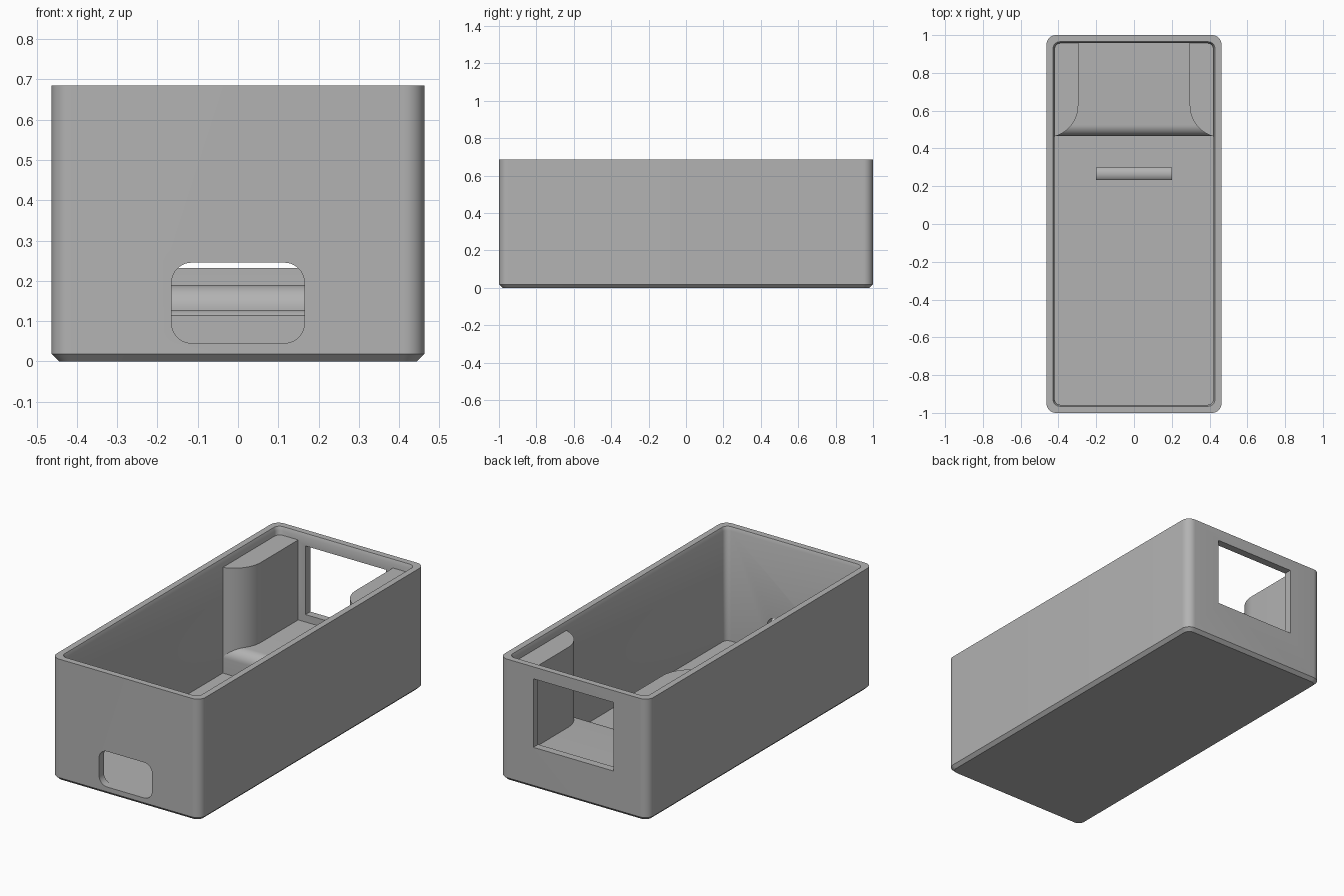
import bpy, bmesh, math
from mathutils import Vector

if "Cube" in bpy.data.objects:
    bpy.data.objects.remove(bpy.data.objects["Cube"])

GREY = (0.45, 0.45, 0.45, 1)
mat = bpy.data.materials.new("plain grey")
mat.use_nodes = True
mat.diffuse_color = GREY
mat.node_tree.nodes["Principled BSDF"].inputs["Base Color"].default_value = GREY

HX, HY, H = 0.463, 1.0, 0.685   # outer half width, half length, height
IX, IY = 0.42, 0.957            # inner half width, half length
FLOOR, SHELF = 0.045, 0.19
SHELF_FRONT = 0.465


def arc(cx, cy, r, a0, a1, n=10):
    """Points on a circle from angle a0 to a1 in degrees."""
    angles = [math.radians(a0 + (a1 - a0) * i / n) for i in range(n + 1)]
    return [(cx + r * math.cos(a), cy + r * math.sin(a)) for a in angles]


def rounded_rect(hx, hy, r):
    pts = []
    for i, (sx, sy) in enumerate([(1, 1), (-1, 1), (-1, -1), (1, -1)]):
        pts += arc(sx * (hx - r), sy * (hy - r), r, 90 * i, 90 * i + 90)
    return pts


def loft(name, rings):
    """Closed solid through matching rings of points."""
    bm = bmesh.new()
    rows = [[bm.verts.new(p) for p in ring] for ring in rings]
    for a, b in zip(rows, rows[1:]):
        for i in range(len(a)):
            j = (i + 1) % len(a)
            bm.faces.new((a[i], a[j], b[j], b[i]))
    bm.faces.new(rows[0])
    bm.faces.new(rows[-1])
    bmesh.ops.recalc_face_normals(bm, faces=bm.faces)
    mesh = bpy.data.meshes.new(name)
    bm.to_mesh(mesh)
    bm.free()
    mesh.materials.append(mat)
    ob = bpy.data.objects.new(name, mesh)
    bpy.context.collection.objects.link(ob)
    return ob


def extrude(name, profile, axis, lo, hi):
    """Extrude a 2D profile along x, y or z."""
    place = {"x": lambda p, d: (d, p[0], p[1]),
             "y": lambda p, d: (p[0], d, p[1]),
             "z": lambda p, d: (p[0], p[1], d)}[axis]
    return loft(name, [[Vector(place(p, d)) for p in profile] for d in (lo, hi)])


def activate(ob):
    bpy.ops.object.select_all(action="DESELECT")
    ob.select_set(True)
    bpy.context.view_layer.objects.active = ob


def cut(ob, cutter):
    mod = ob.modifiers.new("opening", "BOOLEAN")
    mod.operation, mod.solver, mod.object = "DIFFERENCE", "EXACT", cutter
    activate(ob)
    bpy.ops.object.modifier_apply(modifier=mod.name)
    bpy.data.objects.remove(cutter)


# Open box: chamfered base, straight walls, small lip inside the rim
bevel, lip = 0.018, 0.008
sections = [(HX - bevel, HY - bevel, 0.035, 0), (HX, HY, 0.05, bevel), (HX, HY, 0.05, H),
            (IX + lip, IY + lip, 0.035, H), (IX, IY, 0.03, H - 0.02), (IX, IY, 0.03, FLOOR)]
case = loft("case", [[(x, y, z) for x, y in rounded_rect(a, b, r)] for a, b, r, z in sections])

# Front port with rounded corners
port = [(x, z + 0.145) for x, z in rounded_rect(0.165, 0.1, 0.05)]
cut(case, extrude("port_cutter", port, "y", -1.1, -0.9))

# Rectangular back window
window = [(-0.25, 0.232), (0.25, 0.232), (0.25, 0.618), (-0.25, 0.618)]
cut(case, extrude("window_cutter", window, "y", 0.9, 1.1))

# Raised shelf with a rounded front edge
r = 0.06
shelf_profile = [(IY + 0.01, SHELF), (IY + 0.01, FLOOR - 0.01), (SHELF_FRONT, FLOOR - 0.01)]
shelf_profile += arc(SHELF_FRONT + r, SHELF - r, r, 180, 90)
shelf = extrude("shelf", shelf_profile, "x", -IX - 0.01, IX + 0.01)

# Pair of rounded side blocks beside the window
blocks = []
for side, name in ((1, "left_block"), (-1, "right_block")):
    pts = [(0.43, IY + 0.01), (0.295, IY + 0.01)] + arc(0.465, 0.628, 0.17, 180, 258, 16)
    blocks.append(extrude(name, [(side * x, y) for x, y in pts], "z", FLOOR - 0.01, 0.64))

# Low cross ridge on the floor, gently rounded on top
ridge_profile = [(0.232, FLOOR - 0.01), (0.298, FLOOR - 0.01)] + arc(0.265, 0.081, 0.047, 45, 135)
ridge = extrude("floor_ridge", ridge_profile, "x", -0.2, 0.2)

for ob in [case, shelf, ridge] + blocks:
    activate(ob)
    bpy.ops.object.shade_smooth_by_angle(angle=math.radians(30))
